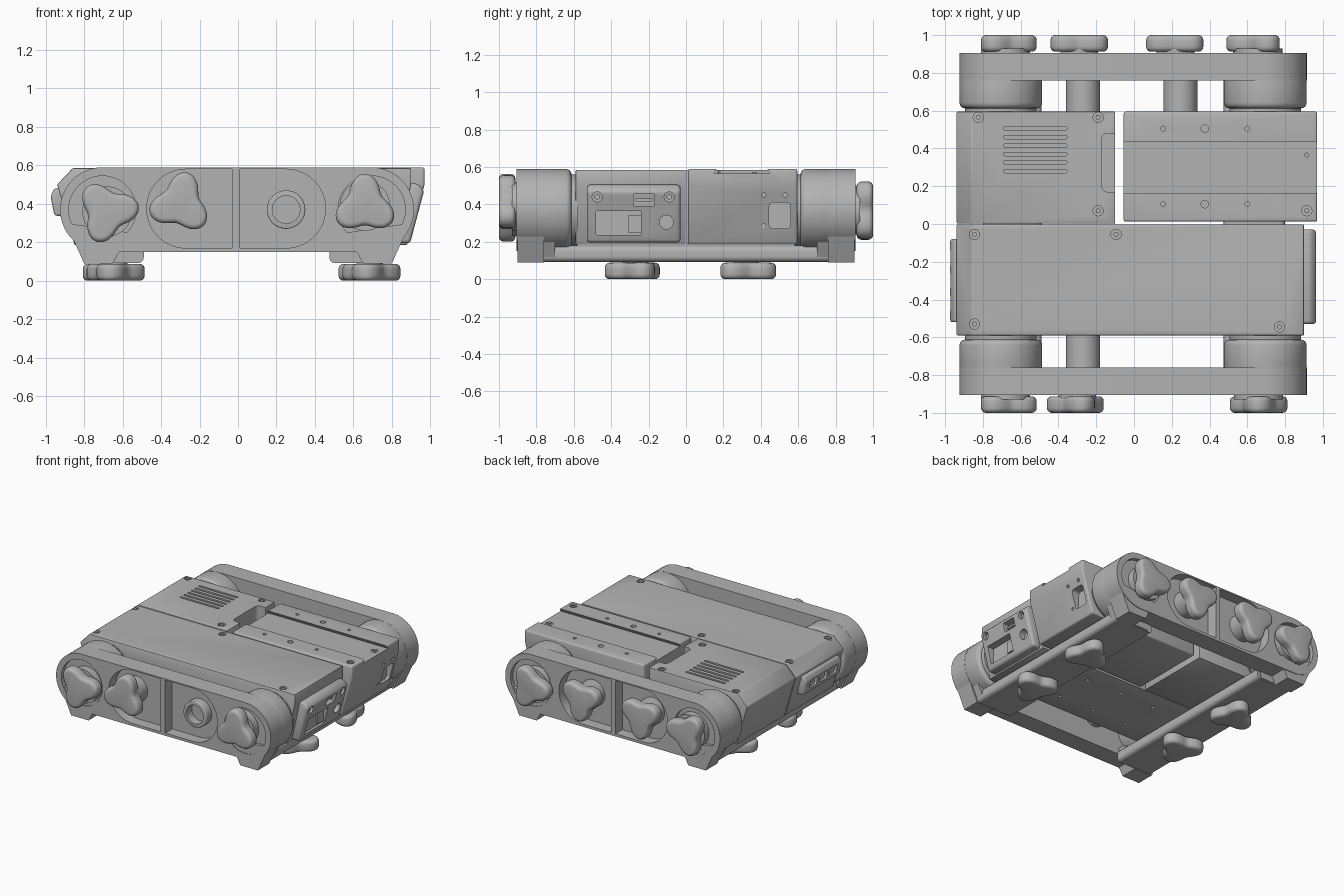
import bpy, bmesh
from math import sin, cos, pi, radians
from mathutils import Vector

if "Cube" in bpy.data.objects:
    bpy.data.objects.remove(bpy.data.objects["Cube"])

grey = bpy.data.materials.new("mid_grey")
grey.use_nodes = True
colour = (0.45, 0.45, 0.45, 1)
grey.diffuse_color = colour
grey.node_tree.nodes["Principled BSDF"].inputs["Base Color"].default_value = colour


# ---- outline helpers: lists of 2D points ----
def arc(cx, cy, r, start=0, end=360, n=48):
    steps = n if end - start == 360 else n + 1
    return [(cx + r * cos(radians(start + (end - start) * i / n)),
             cy + r * sin(radians(start + (end - start) * i / n))) for i in range(steps)]


def rect(x0, x1, y0, y1):
    return [(x0, y0), (x1, y0), (x1, y1), (x0, y1)]


def rounded(x0, x1, y0, y1, r):
    return (arc(x1 - r, y1 - r, r, 0, 90, 6) + arc(x0 + r, y1 - r, r, 90, 180, 6)
            + arc(x0 + r, y0 + r, r, 180, 270, 6) + arc(x1 - r, y0 + r, r, 270, 360, 6))


def lobed(cx, cy, turn):
    pts = []
    for i in range(60):
        a = 2 * pi * i / 60
        r = 0.134 + 0.032 * cos(3 * (a - radians(turn)))
        pts.append((cx + r * cos(a), cy + r * sin(a)))
    return pts


# ---- solid helpers ----
def place(axis, u, v, w):
    return {"x": (w, u, v), "y": (u, w, v), "z": (u, v, w)}[axis]


def finish(ob):
    ob.data.shade_smooth()
    ob.data.set_sharp_from_angle(angle=radians(32))


def bake(ob):
    dg = bpy.context.evaluated_depsgraph_get()
    mesh = bpy.data.meshes.new_from_object(ob.evaluated_get(dg))
    ob.modifiers.clear()
    ob.data = mesh
    finish(ob)


def prism(name, pts, axis, lo, hi, bevel=0.0, segments=3):
    lo, hi = min(lo, hi), max(lo, hi)
    bm = bmesh.new()
    a = [bm.verts.new(place(axis, u, v, lo)) for u, v in pts]
    b = [bm.verts.new(place(axis, u, v, hi)) for u, v in pts]
    bm.faces.new(a)
    bm.faces.new(b)
    for i in range(len(pts)):
        j = (i + 1) % len(pts)
        bm.faces.new((a[i], a[j], b[j], b[i]))
    bmesh.ops.recalc_face_normals(bm, faces=bm.faces)
    mesh = bpy.data.meshes.new(name)
    bm.to_mesh(mesh)
    bm.free()
    mesh.materials.append(grey)
    ob = bpy.data.objects.new(name, mesh)
    bpy.context.scene.collection.objects.link(ob)
    if bevel:
        m = ob.modifiers.new("round", "BEVEL")
        m.width, m.segments = bevel, segments
        m.limit_method, m.angle_limit = "ANGLE", radians(32)
        bake(ob)
    finish(ob)
    return ob


def cut(target, cutters):
    for c in cutters:
        m = target.modifiers.new("cut", "BOOLEAN")
        m.operation, m.solver, m.object = "DIFFERENCE", "EXACT", c
        c.hide_render = True
    bake(target)
    for c in cutters:
        bpy.data.objects.remove(c)


def cutter(pts, axis, lo, hi):
    return prism("cutter", pts, axis, lo, hi)


def screw(x, y, top=0.585):
    prism("screw", arc(x, y, 0.013, n=16), "z", top - 0.02, top - 0.002)
    return cutter(arc(x, y, 0.027, n=20), "z", top - 0.015, top + 0.05)


MID = 0.37   # height of the roller axis

# ---- central housings ----
front_body = prism("front_housing", [(-0.86, 0.585), (0.90, 0.585), (0.90, 0.50), (0.83, 0.185),
                                     (-0.85, 0.185), (-0.94, 0.50)], "y", -0.59, -0.002, 0.006, 2)
cut(front_body, [screw(*p) for p in ((-0.875 + 0.03, -0.055), (-0.095, -0.055),
                                     (-0.845, -0.53), (0.77, -0.545))]
    + [cutter(arc(x, y, 0.012, n=12), "z", 0.15, 0.2)
       for x in (-0.3, 0.0, 0.3) for y in (-0.45, -0.15)])

rear_body = prism("rear_vented_housing", [(-0.86, 0.585), (-0.10, 0.585), (-0.10, 0.185),
                                          (-0.85, 0.185), (-0.94, 0.50)], "y", 0.002, 0.595, 0.006, 2)
vents = [cutter(rounded(-0.69, -0.355, y - 0.009, y + 0.009, 0.008), "z", 0.545, 0.7)
         for y in [0.28 + 0.045 * i for i in range(6)]]
handle_slot = cutter(rounded(-0.17, 0.0, 0.17, 0.48, 0.03), "z", 0.46, 0.7)
cut(rear_body, vents + [handle_slot] + [screw(*p) for p in ((-0.825, 0.565), (-0.19, 0.565), (-0.19, 0.07))])

rail_body = prism("rear_rail_housing", [(-0.055, 0.59), (0.97, 0.59), (0.97, 0.50), (0.88, 0.185),
                                        (-0.055, 0.185)], "y", 0.012, 0.595, 0.012)
groove = cutter([(0.17, 0.60), (0.43, 0.60), (0.45, 0.565), (0.15, 0.565)], "x", -0.2, 1.2)
holes = [cutter(arc(x, y, r, n=16), "z", 0.56, 0.7) for y in (0.105, 0.505)
         for x, r in ((0.155, 0.013), (0.375, 0.02), (0.6, 0.013))]
window = [cutter(rounded(0.445, 0.56, 0.27, 0.41, 0.02), "x", 0.88, 1.1)]
window += [cutter(arc(y, z, 0.012, n=12), "x", 0.90, 1.1)
           for y, z in ((0.415, 0.45), (0.53, 0.45), (0.415, 0.285))]
cut(rail_body, [groove] + holes + window + [screw(0.915, 0.47 - 0.105, 0.575), screw(0.915, 0.07, 0.59)])

# ---- connector panels on the two ends ----
port_panel = prism("port_panel", [(0.86, 0.505), (0.935, 0.505), (0.968, 0.47), (0.895, 0.195),
                                  (0.82, 0.195)], "y", -0.53, -0.03, 0.018)
ports = [rounded(-0.48, -0.24, 0.235, 0.365, 0.005), rounded(-0.28, -0.17, 0.39, 0.455, 0.005),
         arc(-0.105, 0.305, 0.037, n=24), arc(-0.475, 0.44, 0.027, n=20), arc(-0.09, 0.44, 0.027, n=20)]
cut(port_panel, [cutter(p, "x", 0.885, 1.1) for p in ports])
for y in (-0.475, -0.09):
    prism("panel_screw", arc(y, 0.44, 0.015, n=16), "x", 0.87, 0.945)
prism("port_block", rect(-0.31, -0.24, 0.25, 0.34), "x", 0.86, 0.90)
prism("port_tongue", rect(-0.27, -0.18, 0.415, 0.43), "x", 0.86, 0.935)

side_panel = prism("small_port_panel", [(-0.90, 0.485), (-0.955, 0.48), (-0.975, 0.44), (-0.955, 0.34),
                                        (-0.89, 0.33)], "y", -0.52, -0.08, 0.012)
cut(side_panel, [cutter(rounded(y - 0.045, y + 0.045, 0.375, 0.44, 0.015), "x", -1.1, -0.945)
                 for y in (-0.42, -0.30, -0.18)])


def knob(x, z, side, turn, stem):
    prism("lobed_knob", lobed(x, z, turn), "y", side * 0.912, side * 1.0, 0.026, 4)
    prism("knob_stem", arc(x, z, stem), "y", side * 0.8, side * 0.93)


def pocket(cx, flat, side):
    """Recess with one round end and one straight end."""
    if flat > cx:
        pts = arc(cx, MID + 0.005, 0.205, 90, 270, 28) + [(flat, MID - 0.2), (flat, MID + 0.21)]
    else:
        pts = arc(cx, MID + 0.005, 0.205, -90, 90, 28) + [(flat, MID + 0.21), (flat, MID - 0.2)]
    return cutter(pts, "y", side * 0.82, side * 0.95)


# ---- side frames with rollers, legs and knobs ----
for side, word in ((-1, "front"), (1, "back")):
    outline = arc(0.695, MID, 0.22, -90, 90, 32) + arc(-0.705, MID, 0.22, 90, 270, 32)
    frame = prism(word + "_frame", outline, "y", side * 0.76, side * 0.905)
    cut(frame, [pocket(-0.27, -0.03, side), pocket(0.25, 0.01, side)]
        + [cutter(arc(x, MID, 0.175), "y", side * 0.875, side * 0.95) for x in (-0.705, 0.695)])
    for x in (-0.705, 0.695):
        prism(word + "_roller", arc(x, MID, 0.219, n=64), "y", side * 0.612, side * 0.79, 0.03, 4)
        prism(word + "_roller_spacer", arc(x, MID, 0.19), "y", side * 0.58, side * 0.63)
        s = 1 if x > 0 else -1
        prism(word + "_leg", [(s * 0.895, 0.30), (s * 0.80, 0.09), (s * 0.65, 0.09), (s * 0.565, 0.25)],
              "y", side * 0.76, side * 0.90)
        prism(word + "_leg_step", [(s * 0.84, 0.20), (s * 0.79, 0.10), (s * 0.52, 0.10), (s * 0.50, 0.20)],
              "y", side * 0.70, side * 0.77)
    # axle tubes joining frame and housings
    for x in (-0.27, 0.245) if side > 0 else (-0.27,):
        prism(word + "_axle_tube", arc(x, 0.38, 0.09), "y", side * 0.58, side * 0.77)

for x, z, turn, stem in ((-0.68, 0.36, 130, 0.13), (-0.30, 0.40, 78, 0.10), (0.66, 0.39, 90, 0.13)):
    knob(x, z, -1, turn, stem)
for x, z, turn, stem in ((-0.68, 0.37, 10, 0.13), (-0.29, 0.39, 150, 0.10),
                         (0.22, 0.39, 35, 0.10), (0.655, 0.37, 60, 0.13)):
    knob(x, z, 1, turn, stem)

# open socket in the front frame
socket = prism("open_socket", arc(0.25, MID, 0.10), "y", -0.885, -0.78, 0.006)
cut(socket, [cutter(arc(0.25, MID, 0.072), "y", -0.95, -0.80)])

# ---- cross members and feet ----
for x0, x1, foot_x in ((-0.80, -0.49, -0.645), (0.475, 0.80, 0.685)):
    prism("cross_member", rounded(x0, x1, 0.092, 0.18, 0.03), "y", -0.765, 0.765)
    for y, turn in ((-0.27, 20), (0.32, 75)):
        prism("lobed_foot", lobed(foot_x, y, turn), "z", 0.0, 0.088, 0.026, 4)
        prism("foot_stem", arc(foot_x, y, 0.07), "z", 0.07, 0.11)
